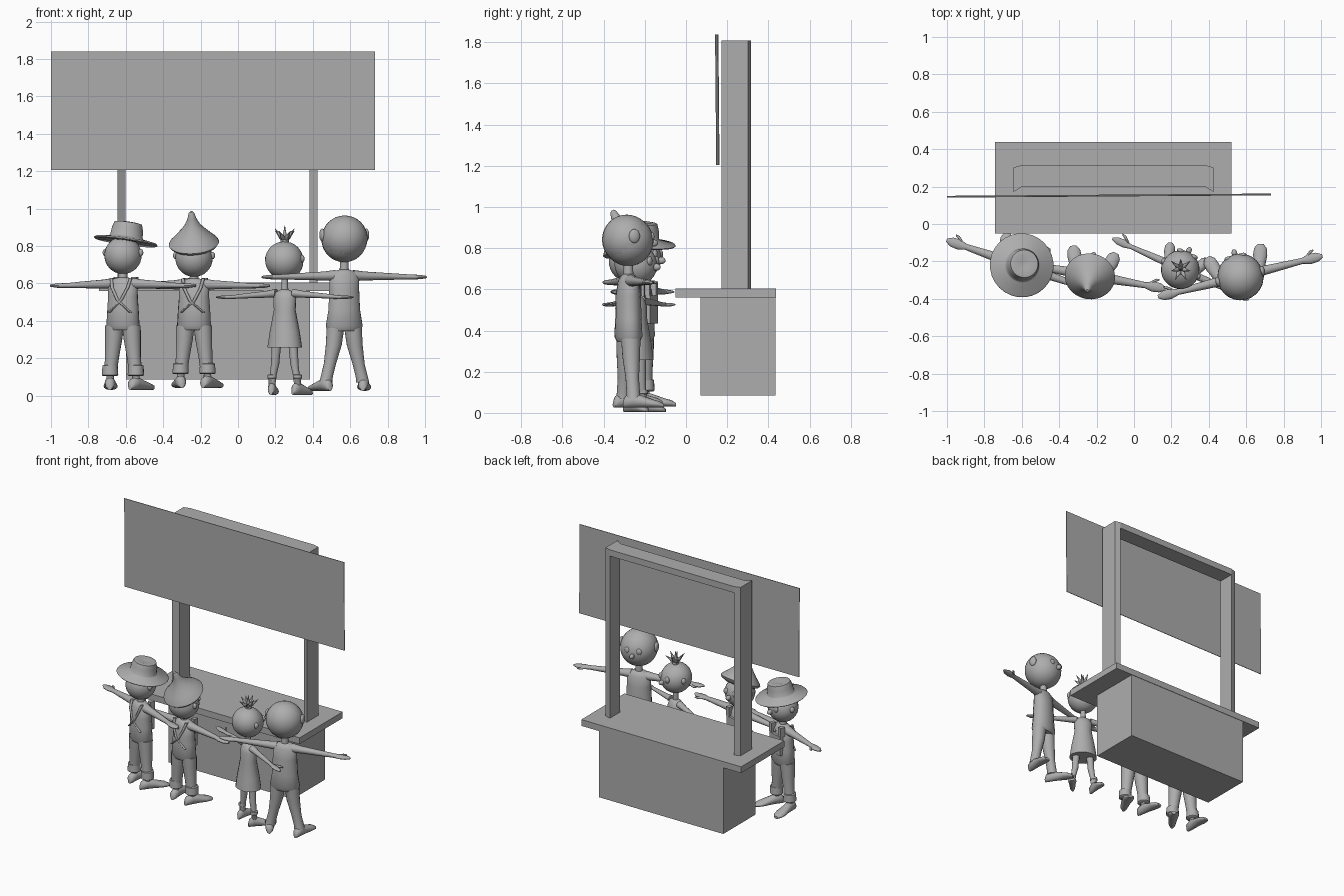
import bpy, bmesh, math
from mathutils import Matrix, Vector

if "Cube" in bpy.data.objects:
    bpy.data.objects.remove(bpy.data.objects["Cube"])

grey = bpy.data.materials.new("plain_grey")
grey.diffuse_color = (0.42, 0.42, 0.42, 1)
grey.use_nodes = True
grey.node_tree.nodes["Principled BSDF"].inputs["Base Color"].default_value = grey.diffuse_color
T = Matrix.Translation


def rot(deg, axis):
    return Matrix.Rotation(math.radians(deg), 4, axis)


def finish(name, bm, M=Matrix(), smooth=True):
    bmesh.ops.transform(bm, matrix=M, verts=bm.verts)
    bmesh.ops.recalc_face_normals(bm, faces=bm.faces)
    me = bpy.data.meshes.new(name)
    bm.to_mesh(me)
    bm.free()
    me.materials.append(grey)
    ob = bpy.data.objects.new(name, me)
    bpy.context.collection.objects.link(ob)
    if smooth:
        bpy.ops.object.select_all(action='DESELECT')
        ob.select_set(True)
        bpy.context.view_layer.objects.active = ob
        bpy.ops.object.shade_smooth_by_angle(angle=math.radians(50))
    return ob


def box(name, x0, x1, y0, y1, z0, z1, M=Matrix()):
    bm = bmesh.new()
    bmesh.ops.create_cube(bm, size=1)
    S = Matrix.Diagonal((x1 - x0, y1 - y0, z1 - z0, 1))
    C = T(((x0 + x1) / 2, (y0 + y1) / 2, (z0 + z1) / 2))
    return finish(name, bm, M @ C @ S, False)


def prism(name, pts, z0, z1):
    bm = bmesh.new()
    f = bm.faces.new([bm.verts.new((x, y, z0)) for x, y in pts])
    r = bmesh.ops.extrude_face_region(bm, geom=[f])
    for v in r["geom"]:
        if isinstance(v, bmesh.types.BMVert):
            v.co.z = z1
    return finish(name, bm, smooth=False)


def ball(name, c, r, M):
    bm = bmesh.new()
    bmesh.ops.create_uvsphere(bm, u_segments=24, v_segments=16, radius=1)
    return finish(name, bm, M @ T(c) @ Matrix.Diagonal((*r, 1)))


def loft(name, rings, M, axis=2, n=16):
    """Rings of (x, y, z, ra, rb) lying across the given axis."""
    bm = bmesh.new()
    a, b = [(1, 2), (0, 2), (0, 1)][axis]
    loops = []
    for x, y, z, ra, rb in rings:
        loop = []
        for i in range(n):
            p = Vector((x, y, z))
            p[a] += ra * math.cos(math.tau * i / n)
            p[b] += rb * math.sin(math.tau * i / n)
            loop.append(bm.verts.new(p))
        loops.append(loop)
    for l0, l1 in zip(loops, loops[1:]):
        for i in range(n):
            j = (i + 1) % n
            bm.faces.new((l0[i], l0[j], l1[j], l1[i]))
    bm.faces.new(loops[0])
    bm.faces.new(loops[-1])
    return finish(name, bm, M)


def lathe(name, prof, M, n=28):
    return loft(name, [(0, 0, z, r, r) for r, z in prof], M, 2, n)


# stall: cabinet, counter top, frame and sign
box("cabinet", -0.60, 0.385, 0.07, 0.435, 0.085, 0.56)
box("counter_top", -0.743, 0.522, -0.05, 0.438, 0.56, 0.605)
L, R = -0.643, 0.424
for nm, o, i in (("left_post", L, L + 0.042), ("right_post", R, R - 0.042)):
    prism(nm, [(o, 0.172), (i, 0.198), (i, 0.315), (o, 0.302)], 0.605, 1.81)
prism("top_beam", [(L + 0.042, 0.198), (R - 0.042, 0.198), (R - 0.042, 0.315), (L + 0.042, 0.315)], 1.765, 1.81)
box("sign_panel", -0.866, 0.866, -0.002, 0.002, -0.317, 0.317,
    T((-0.134, 0.152, 1.522)) @ rot(0.4, 'Z') @ rot(0.5, 'X'))


# figures, built facing +y towards the stall
def figure(nm, x, y, turn, sh, hip, foot, hz, hr, arm, drop, stance, outfit):
    M = T((x, y, 0)) @ rot(turn, 'Z')
    k = 0.75 if outfit == "dress" else 1.0
    # torso and neck
    if outfit == "dress":
        prof = [(hip, .095, .08), (hip + .08, .083, .07), (sh - .09, .06, .05),
                (sh - .03, .064, .048), (sh + .005, .052, .035), (sh + .02, .02, .02)]
    else:
        low = .102 if outfit == "shirt" else .092
        prof = [(hip - .025, low * .85, .052), (hip, low, .066), (hip + .09, .087, .062),
                (sh - .07, .082, .06), (sh, .083, .048), (sh + .022, .06, .036), (sh + .032, .025, .025)]
    loft(nm + "_torso", [(0, 0, z, a, b) for z, a, b in prof], M)
    lathe(nm + "_neck", [(.026 * k, sh), (.022 * k, hz - hr + .02)], M, 16)
    # head, nose, ears and eyes
    ball(nm + "_head", (0, 0, hz), (hr, hr, hr), M)
    ball(nm + "_nose", (0, hr + .005, hz - .01), (.015, .022, .017), M)
    for s, side in ((-1, "left"), (1, "right")):
        ball(f"{nm}_{side}_eye", (s * .04, hr * .88, hz + .02), (.02, .012, .022), M)
        e = .034 if outfit == "shirt" else .02
        ball(f"{nm}_{side}_ear", (s * hr, 0, hz + e * .7), (.014, e * .8, e), M)
        # arm with flat hand and thumb
        az = [sh, sh - drop * .3, sh - drop * .7, sh - drop * .9, sh - drop, sh - drop, sh - drop]
        ax = [.05, .11, arm * .6, arm - .11, arm - .07, arm - .03, arm]
        ry = [.034, .026, .019, .016, .028, .025, .009]
        rz = [.030, .024, .017, .014, .013, .011, .006]
        loft(f"{nm}_{side}_arm", [(s * a, 0, z, b * k, c * k)
             for a, z, b, c in zip(ax, az, ry, rz)], M, 0, 12)
        loft(f"{nm}_{side}_thumb", [(s * (arm - .09), .01, az[4], .010, .009),
             (s * (arm - .06), .035, az[4], .009, .008), (s * (arm - .04), .042, az[4], .004, .004)], M, 0, 8)
        # leg
        if outfit == "dress":
            leg = [(.6, hip + .06, .026), (.75, .17, .022), (.9, .11, .018), (1, foot + .04, .017)]
        elif outfit == "shirt":
            leg = [(.45, hip, .048), (.55, .27, .043), (.75, .17, .033), (.92, .10, .033), (.97, .07, .035)]
        else:
            leg = [(.65, hip, .05), (.72, .30, .046), (.85, .20, .037), (.95, .14, .036)]
        loft(f"{nm}_{side}_leg", [(s * stance * f, 0, z, r, r) for f, z, r in leg], M)
        # cuff or sock
        F = M @ T((s * stance, 0, foot))
        if outfit == "overalls":
            lathe(f"{nm}_{side}_cuff", [(.038, .075), (.044, .08), (.041, .13), (.034, .133)], F, 16)
            lathe(f"{nm}_{side}_ankle", [(.022, .02), (.02, .08)], F, 12)
        elif outfit == "dress":
            lathe(f"{nm}_{side}_sock", [(.019, .03), (.019, .085), (.025, .09), (.024, .108), (.017, .11)], F, 14)
        # shoe, toes turned out
        loft(f"{nm}_{side}_shoe", [(0, q * k, b, a * k, b) for q, a, b in (
            (-.052, .012, .015), (-.04, .024, .029), (0, .029, .036), (.04, .031, .030),
            (.09, .038, .021), (.125, .034, .016), (.148, .016, .009))],
            F @ rot(-s * 17, 'Z'), 1, 14)
        # crossed back straps and shoulder buckles
        if outfit == "overalls":
            loft(f"{nm}_{side}_strap", [(s * .055, -.03, sh + .03, .009, .012), (s * .045, -.052, sh - .02, .009, .008),
                 (s * .01, -.062, sh - .09, .009, .006), (-s * .06, -.052, hip + .07, .009, .008)], M, 2, 8)
            box(f"{nm}_{side}_buckle", s * .05 - .014, s * .05 + .014, .03, .066, sh - .03, sh + .035, M)
    if outfit == "overalls":
        box(nm + "_bib", -.058, .058, .045, .068, hip + .06, sh - .03, M)
    return M


# boy with brimmed hat
M = figure("first_boy", -.615, -.22, -19, .60, .375, .03, .75, .10, .41, .012, .073, "overalls")
lathe("brimmed_hat", [(.08, -.006), (.165, -.014), (.172, -.008), (.165, 0), (.095, .012), (.088, .02),
                      (.084, .06), (.074, .092), (.05, .096), (.02, .088)],
      M @ T((.015, .005, .832)) @ rot(-7, 'X') @ rot(6, 'Y'))
# boy with pointed hat
M = figure("second_boy", -.235, -.275, -10, .595, .375, .04, .735, .10, .41, .008, .073, "overalls")
lathe("pointed_hat", [(.09, -.03), (.125, -.014), (.135, 0), (.128, .012), (.095, .045), (.065, .078),
                      (.04, .11), (.024, .145), (.016, .175), (.008, .186)],
      M @ T((0, -.005, .815)) @ rot(25, 'X'))
# girl with tuft of hair
M = figure("girl", .25, -.24, -24, .548, .258, .003, .718, .10, .40, .022, .075, "dress")
ball("girl_hair", (0, -.008, .724), (.103, .1, .1), M)
lathe("girl_hair_tie", [(.016, .81), (.022, .82), (.022, .832), (.016, .84)], M, 12)
for i in range(8):
    tilt = 0 if i == 0 else 38 + 12 * (i % 2)
    lathe(f"hair_spike_{i}", [(.007, 0), (.012, .03), (.001, .085)],
          M @ T((0, 0, .825)) @ rot(i * 51, 'Z') @ rot(tilt, 'X'), 8)
# tall boy in shirt
M = figure("tall_boy", .568, -.28, 14, .642, .37, .025, .835, .122, .453, .008, .105, "shirt")
ball("tall_boy_hair", (0, -.008, .842), (.123, .12, .121), M)
